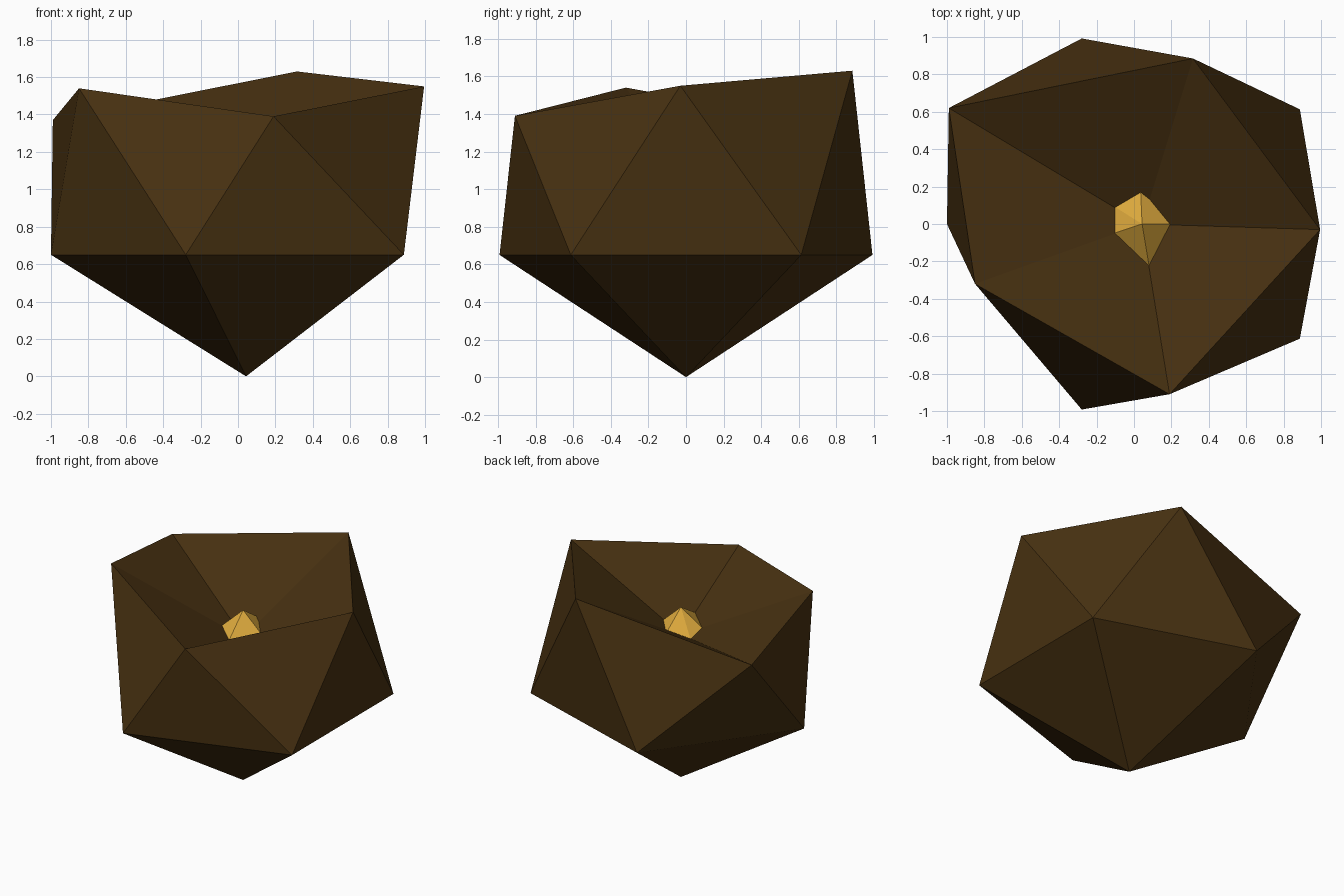
import bpy, bmesh, math
from mathutils import Vector

if "Cube" in bpy.data.objects:
    bpy.data.objects.remove(bpy.data.objects["Cube"])


def material(name, rgb):
    m = bpy.data.materials.new(name)
    m.diffuse_color = (*rgb, 1)
    m.use_nodes = True
    m.node_tree.nodes["Principled BSDF"].inputs["Base Color"].default_value = m.diffuse_color
    return m


def faceted(name, mat, top, rings, bottom):
    """Closed flat-faced solid: top tip, one or two staggered rings, bottom tip."""
    bm = bmesh.new()
    t, b = bm.verts.new(top), bm.verts.new(bottom)
    rs = [[bm.verts.new(p) for p in ring] for ring in rings]
    n = len(rs[0])
    for i in range(n):
        j = (i + 1) % n
        bm.faces.new((t, rs[0][i], rs[0][j]))
        bm.faces.new((b, rs[-1][j], rs[-1][i]))
        if len(rs) == 2:
            up, low = rs
            bm.faces.new((up[i], low[i], up[j]))
            bm.faces.new((low[i], low[j], up[j]))
    bmesh.ops.recalc_face_normals(bm, faces=bm.faces)
    me = bpy.data.meshes.new(name)
    bm.to_mesh(me)
    bm.free()
    me.materials.append(mat)
    ob = bpy.data.objects.new(name, me)
    bpy.context.collection.objects.link(ob)
    return ob


brown = material("dark brown rock", (0.065, 0.031, 0.0056))
gold = material("gold ore", (0.78, 0.43, 0.05))

# Rock: rough twenty-sided boulder whose top point is sunk into a pit
lower = [(0.043 + 1.043 * math.cos(math.radians(36 + 72 * i)),
          1.043 * math.sin(math.radians(36 + 72 * i)), 0.65) for i in range(5)]
upper = [(0.995, -0.03, 1.55), (0.315, 0.885, 1.63), (-0.99, 0.62, 1.37),
         (-0.85, -0.32, 1.54), (0.19, -0.91, 1.39)]
faceted("rock", brown, (0.043, 0, 1.09), [upper, lower], (0.043, 0, 0))

# Nugget: small five-sided gem seated in the pit, its edges run on into the rock
tip = Vector((0.043, 0, 1.30))
contact = [(0.19, 0, 1.165), (0.035, 0.185, 1.178), (-0.10, 0.09, 1.13),
           (-0.11, -0.05, 1.155), (0.08, -0.22, 1.165)]
ring = [tip + 1.25 * (Vector(p) - tip) for p in contact]
faceted("gold_nugget", gold, tip, [ring], (0.043, 0, 0.9))
